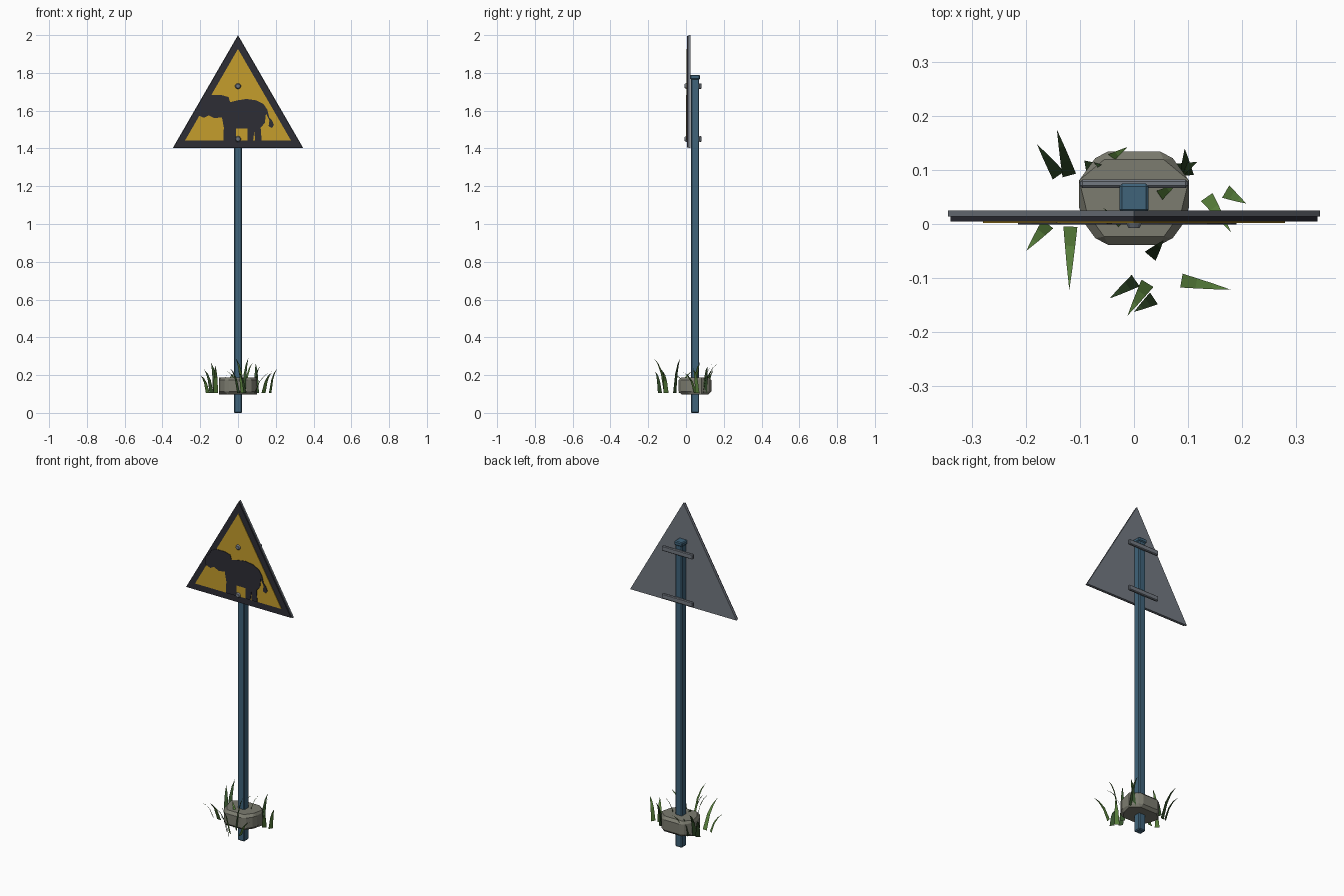
import bpy, bmesh, math
from mathutils import Vector

if "Cube" in bpy.data.objects:
    bpy.data.objects.remove(bpy.data.objects["Cube"])


def material(name, rgb):
    m = bpy.data.materials.new(name)
    m.diffuse_color = (*rgb, 1)
    m.use_nodes = True
    m.node_tree.nodes["Principled BSDF"].inputs["Base Color"].default_value = m.diffuse_color
    return m


YELLOW = material("sign yellow", (0.56, 0.34, 0.025))
BLACK = material("sign black", (0.026, 0.026, 0.036))
BLUE = material("post blue", (0.05, 0.125, 0.195))
STEEL = material("grey steel", (0.17, 0.19, 0.22))
STONE = material("concrete", (0.20, 0.20, 0.16))
GREEN = material("light grass", (0.10, 0.22, 0.045))
DARK = material("dark grass", (0.035, 0.08, 0.024))


def finish(bm, name, mat, bevel=0):
    bmesh.ops.recalc_face_normals(bm, faces=bm.faces)
    me = bpy.data.meshes.new(name)
    bm.to_mesh(me)
    bm.free()
    me.materials.append(mat)
    ob = bpy.data.objects.new(name, me)
    bpy.context.collection.objects.link(ob)
    if bevel:
        mod = ob.modifiers.new("bevel", 'BEVEL')
        mod.width = bevel
        mod.segments = 1
    return ob


def plate(name, pts, y0, y1, mat):
    """Outline in x, z extruded from y0 back to y1."""
    bm = bmesh.new()
    f = bm.faces.new([bm.verts.new((x, y0, z)) for x, z in pts])
    r = bmesh.ops.extrude_face_region(bm, geom=[f])
    verts = [v for v in r["geom"] if isinstance(v, bmesh.types.BMVert)]
    bmesh.ops.translate(bm, verts=verts, vec=(0, y1 - y0, 0))
    return finish(bm, name, mat)


def box(name, lo, hi, mat, bevel):
    bm = bmesh.new()
    bmesh.ops.create_cube(bm, size=1)
    lo, hi = Vector(lo), Vector(hi)
    for v in bm.verts:
        v.co = (lo + hi) / 2 + v.co * (hi - lo)
    return finish(bm, name, mat, bevel)


def triangle(half, low, top):
    return [(-half, low), (half, low), (0, top)]


# Triangular sign: steel backing, black border, yellow field
plate("sign_backing", triangle(0.345, 1.403, 2.0), 0.014, 0.025, STEEL)
plate("sign_border", triangle(0.34, 1.406, 1.995), 0.005, 0.0145, BLACK)
plate("sign_field", triangle(0.28, 1.443, 1.927), 0.002, 0.0055, YELLOW)

# Elephant silhouette, facing left
elephant = [
    (-.215, 1.62), (-.19, 1.635), (-.175, 1.665), (-.145, 1.682), (-.085, 1.682),
    (-.05, 1.672), (-.042, 1.645), (0, 1.655), (.045, 1.662), (.095, 1.655),
    (.135, 1.635), (.155, 1.605), (.165, 1.565), (.18, 1.548), (.19, 1.525),
    (.18, 1.508), (.162, 1.518), (.166, 1.548), (.148, 1.585), (.142, 1.535),
    (.12, 1.51), (.125, 1.443), (.09, 1.443), (.087, 1.495), (.08, 1.443),
    (.05, 1.443), (.05, 1.505), (-.01, 1.505), (-.01, 1.443), (-.078, 1.443),
    (-.075, 1.51), (-.085, 1.565), (-.125, 1.56), (-.155, 1.575), (-.18, 1.562),
    (-.21, 1.575)]
plate("elephant_silhouette", elephant, -0.001, 0.0025, BLACK)

# Post with cap
Y = 0.048
box("post", (-.022, Y - .022, 0), (.022, Y + .022, 1.775), BLUE, 0.005)
box("post_cap", (-.027, Y - .026, 1.766), (.027, Y + .027, 1.79), BLUE, 0.005)

# Rear clamps and front bolts
for i, z in enumerate((1.45, 1.73)):
    box(f"clamp_{i}", (-.1, .067, z - .015), (.1, .083, z + .015), STEEL, 0.004)
    bm = bmesh.new()
    bmesh.ops.create_cone(bm, cap_ends=True, segments=10, radius1=.017,
                          radius2=.011, depth=.012)
    for v in bm.verts:
        v.co = (v.co.x, -v.co.z - 0.001, v.co.y + z)
    finish(bm, f"bolt_{i}", STEEL)

# Ten-sided concrete footing
bm = bmesh.new()
bmesh.ops.create_cone(bm, cap_ends=True, segments=10, radius1=.107,
                      radius2=.107, depth=.09)
for v in bm.verts:
    a = round((math.atan2(v.co.y, v.co.x)) / (math.pi / 5)) * math.pi / 5 + math.pi / 2
    v.co = (.107 * math.cos(a), .107 * math.sin(a) + Y, v.co.z + .143)
finish(bm, "footing", STONE, 0.015)

# Grass blades: base x, y, tip x, y, z, dark
blades = [
    (-.14, .09, -.18, .148, .23, 1), (-.12, .09, -.143, .175, .267, 1),
    (-.065, .108, -.012, .143, .22, 0), (.098, .09, .094, .14, .26, 1),
    (.085, .1, .117, .115, .25, 1), (.035, .045, .08, .075, .27, 0),
    (.135, .05, .18, -.015, .215, 0), (.17, .06, .208, .038, .235, 0),
    (-.16, 0, -.2, -.05, .2, 0), (-.118, -.005, -.12, -.123, .25, 0),
    (.008, -.03, -.057, .03, .22, 0), (.03, -.06, .055, -.03, .29, 1),
    (.003, -.105, -.045, -.138, .24, 1), (.025, -.11, -.012, -.17, .29, 0),
    (.037, -.138, .0, -.163, .22, 1), (.088, -.105, .18, -.122, .22, 0),
    (-.09, .105, -.06, .11, .2, 1)]
for i, (bx, by, tx, ty, tz, dark) in enumerate(blades):
    base, tip = Vector((bx, by, .105)), Vector((tx, ty, tz))
    d = tip - base
    side = Vector((-d.y, d.x, 0)).normalized()
    bm = bmesh.new()
    rows = []
    for t, h, w in ((0, 0, .013), (.3, .55, .0095), (.62, .83, .0055)):
        c = base + Vector((d.x * t, d.y * t, d.z * h))
        rows.append((bm.verts.new(c - side * w), bm.verts.new(c + side * w)))
    for a, b in zip(rows, rows[1:]):
        bm.faces.new((a[0], a[1], b[1], b[0]))
    bm.faces.new((*rows[-1], bm.verts.new(tip)))
    finish(bm, f"grass_blade_{i}", DARK if dark else GREEN)
